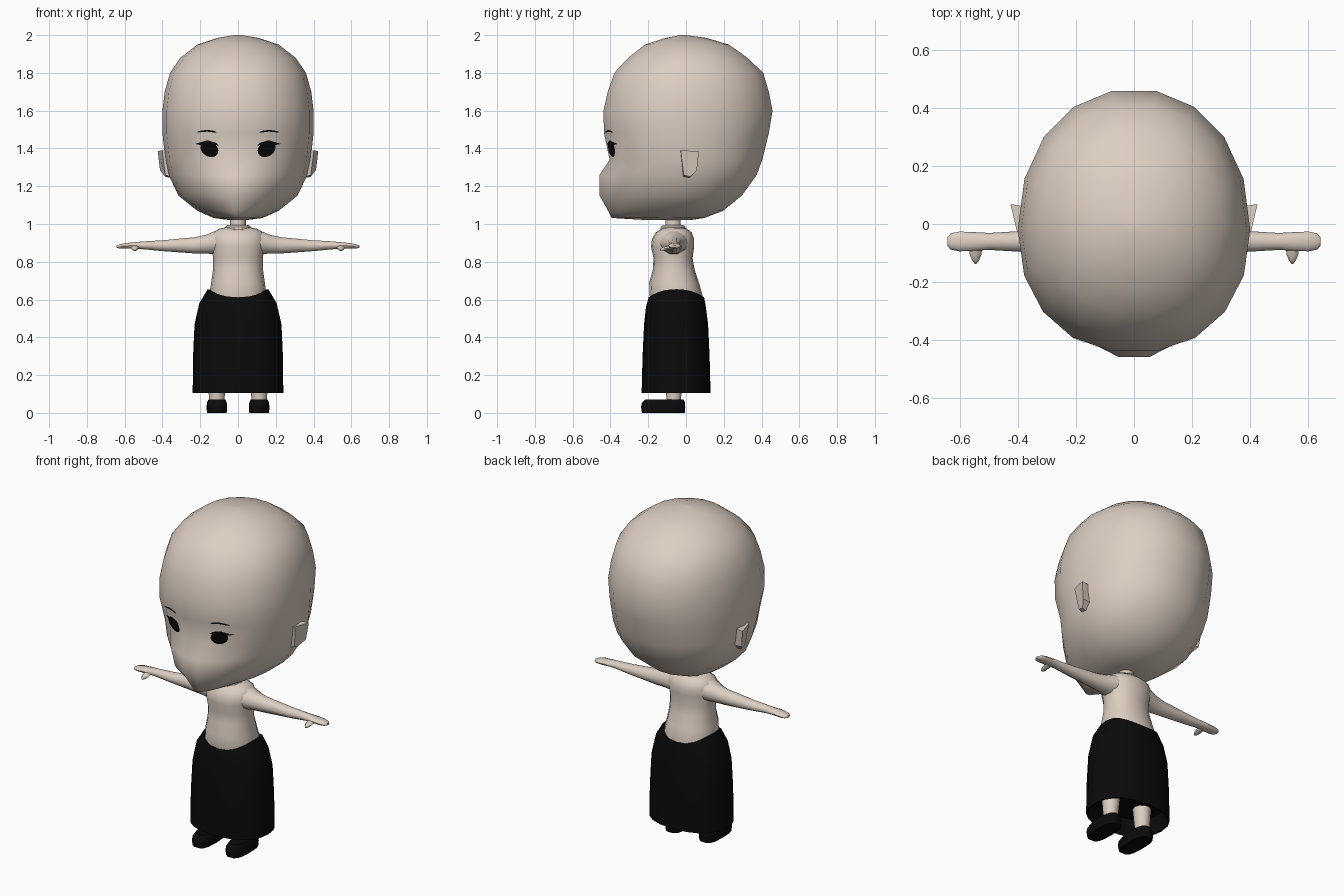
import bpy, bmesh, math
from mathutils import Vector
from mathutils.bvhtree import BVHTree


def material(name, rgb):
    m = bpy.data.materials.new(name)
    m.diffuse_color = (*rgb, 1)
    return m


SKIN = material("skin", (0.72, 0.62, 0.54))
BLACK = material("black", (0.003, 0.003, 0.003))


def finish(name, bm, mat, angle=60):
    bmesh.ops.recalc_face_normals(bm, faces=bm.faces)
    me = bpy.data.meshes.new(name)
    bm.to_mesh(me)
    bm.free()
    me.materials.append(mat)
    ob = bpy.data.objects.new(name, me)
    bpy.context.collection.objects.link(ob)
    bpy.ops.object.select_all(action='DESELECT')
    ob.select_set(True)
    bpy.context.view_layer.objects.active = ob
    bpy.ops.object.shade_smooth_by_angle(angle=math.radians(angle))
    return ob


def loft(name, rings, mat, caps=(True, True), angle=60):
    bm = bmesh.new()
    loops = [[bm.verts.new(p) for p in r] for r in rings]
    n = len(loops[0])
    for a, b in zip(loops, loops[1:]):
        for i in range(n):
            j = (i + 1) % n
            bm.faces.new((a[i], a[j], b[j], b[i]))
    if caps[0]:
        bm.faces.new(loops[0])
    if caps[1]:
        bm.faces.new(loops[-1])
    return finish(name, bm, mat, angle)


def spow(v, e):
    return math.copysign(abs(v) ** e, v)


def ring(z, w, front, back, mid=None, n=16, ef=1.0, eb=1.0, cx=0, dip=0):
    """Horizontal ring; widest at y = mid, separate front and back curves."""
    mid = (front + back) / 2 if mid is None else mid
    pts = []
    for i in range(n):
        a = 2 * math.pi * i / n
        c, s = math.cos(a), math.sin(a)
        e = ef if s < 0 else eb
        depth = mid - front if s < 0 else back - mid
        pts.append((cx + w * spow(c, e), mid + depth * spow(s, e), z - dip * s * s))
    return pts


# Head: half width, front y, back y, widest y, front and back squareness
head_rows = [
    (1.020, 0.04, -0.20, 0.02, -0.06, 1.0), (1.032, 0.13, -0.40, 0.10, -0.06, 1.3),
    (1.07, 0.215, -0.42, 0.20, -0.04, 1.25), (1.15, 0.315, -0.465, 0.30, -0.02, 1.15),
    (1.26, 0.368, -0.465, 0.38, 0.0, 1.1), (1.34, 0.385, -0.41, 0.41, 0.0, 0.95),
    (1.48, 0.40, -0.44, 0.445, -0.02, 0.92), (1.60, 0.40, -0.443, 0.465, -0.02, 0.92),
    (1.70, 0.388, -0.42, 0.445, -0.02, 0.95), (1.80, 0.36, -0.385, 0.415, -0.01, 0.95),
    (1.88, 0.305, -0.31, 0.33, 0.0, 0.95), (1.95, 0.215, -0.22, 0.23, 0.0, 1.0),
    (1.985, 0.11, -0.11, 0.11, -0.01, 1.0), (2.0, 0.02, -0.03, 0.0, -0.015, 1.0)]
head = loft("head", [ring(z, w, f, b, m, 18, e, 0.95) for z, w, f, b, m, e in head_rows], SKIN, angle=80)
hb = bmesh.new()
hb.from_mesh(head.data)
tree = BVHTree.FromBMesh(hb)
hb.free()


# Painted face details laid on the front of the head
def face_plate(name, outline, side):
    bm = bmesh.new()
    cen = [sum(p[k] for p in outline) / len(outline) for k in (0, 1)]

    def vert(x, z):
        hit = tree.ray_cast(Vector((side * x, -2, z)), Vector((0, 1, 0)))[0]
        return bm.verts.new((side * x, hit.y - 0.005, z))
    levels = [[vert(cen[0] + (x - cen[0]) * t, cen[1] + (z - cen[1]) * t) for x, z in outline]
              for t in (1, 0.5)]
    c = vert(*cen)
    n = len(outline)
    for i in range(n):
        j = (i + 1) % n
        bm.faces.new((levels[0][i], levels[0][j], levels[1][j], levels[1][i]))
        bm.faces.new((levels[1][i], levels[1][j], c))
    ob = finish(name, bm, BLACK)
    if sum(p.normal.y for p in ob.data.polygons) > 0:
        ob.data.flip_normals()


eye = [(0.152 + 0.048 * math.cos(a), 1.398 + 0.043 * math.sin(a) + 0.010 * math.cos(a))
       for a in [2 * math.pi * i / 16 for i in range(16)]]
lash = [(0.10, 1.415), (0.12, 1.432), (0.16, 1.442), (0.195, 1.434), (0.228, 1.424),
        (0.20, 1.418), (0.15, 1.425)]
brow = [(0.115, 1.483), (0.12, 1.492), (0.165, 1.499), (0.215, 1.49), (0.215, 1.484), (0.165, 1.489)]

# Foot outline rows: half width, front, back
shoe_rows = [(0.0, 0.052, -0.235, -0.005), (0.03, 0.055, -0.24, -0.002),
             (0.055, 0.052, -0.235, -0.004), (0.072, 0.044, -0.215, -0.012)]
# Arm rows: x, z centre, z radius, y centre, y radius
arm_rows = [(0.06, 0.905, 0.066, -0.065, 0.085), (0.13, 0.90, 0.062, -0.065, 0.07),
            (0.17, 0.893, 0.052, -0.062, 0.055), (0.23, 0.887, 0.045, -0.06, 0.043),
            (0.40, 0.885, 0.030, -0.06, 0.035), (0.50, 0.887, 0.022, -0.06, 0.029),
            (0.53, 0.887, 0.019, -0.06, 0.031), (0.60, 0.884, 0.015, -0.06, 0.034),
            (0.63, 0.881, 0.011, -0.06, 0.028), (0.642, 0.88, 0.006, -0.06, 0.014)]


def cross(x, zc, rz, yc, ry, n=10):
    return [(x, yc + ry * math.cos(2 * math.pi * i / n), zc + rz * math.sin(2 * math.pi * i / n))
            for i in range(n)]


for side, tag in ((1, "left"), (-1, "right")):
    face_plate(tag + "_eye", eye, side)
    face_plate(tag + "_lash", lash, side)
    face_plate(tag + "_brow", brow, side)
    # Arm with hand
    loft(tag + "_arm", [cross(side * r[0], *r[1:]) for r in arm_rows], SKIN)
    # Thumb points forward
    thumb = [(-0.07, 0.024, 0.014), (-0.105, 0.020, 0.012), (-0.125, 0.012, 0.010), (-0.137, 0.003, 0.004)]
    loft(tag + "_thumb", [[(side * (0.545 + w * math.cos(a)), y, 0.878 + (y + 0.07) * 0.2 + h * math.sin(a))
                           for a in [math.pi * k / 3 for k in range(6)]] for y, w, h in thumb], SKIN)
    # Ear: wedge flaring out towards the back
    inner = [(0.36, -0.03, 1.385), (0.36, 0.06, 1.385), (0.36, 0.055, 1.28), (0.36, 0.02, 1.245), (0.36, -0.015, 1.25)]
    outer = [(0.402, -0.028, 1.39), (0.425, 0.068, 1.385), (0.413, 0.058, 1.285), (0.385, 0.022, 1.25), (0.385, -0.012, 1.26)]
    loft(tag + "_ear", [[(side * x, y, z) for x, y, z in r] for r in (inner, outer)], SKIN, angle=30)
    # Leg and shoe
    loft(tag + "_leg", [ring(z, r, -0.065 - r, -0.065 + r, n=10, cx=side * x) for z, r, x in
                        ((0.04, 0.037, 0.112), (0.10, 0.043, 0.112), (0.25, 0.055, 0.11), (0.55, 0.065, 0.085))], SKIN)
    loft(tag + "_shoe", [ring(z, w, f, b, n=14, ef=0.65, eb=0.65, cx=side * 0.112)
                         for z, w, f, b in shoe_rows], BLACK, angle=40)

# Torso, tapering at the waist and closing over the shoulders
torso_rows = [(0.54, 0.15, -0.18, 0.08), (0.62, 0.153, -0.192, 0.088), (0.69, 0.142, -0.195, 0.068),
              (0.76, 0.132, -0.175, 0.045), (0.82, 0.132, -0.172, 0.035), (0.88, 0.14, -0.185, 0.043),
              (0.92, 0.145, -0.18, 0.043), (0.955, 0.135, -0.16, 0.03), (0.975, 0.10, -0.13, 0.005),
              (0.985, 0.05, -0.11, -0.02)]
loft("torso", [ring(z, w, f, b, ef=0.9, eb=0.9) for z, w, f, b in torso_rows], SKIN)

# Neck and collar
loft("neck", [ring(z, r, -0.068 - r, -0.068 + r, n=10) for z, r in ((0.95, 0.05), (1.0, 0.042), (1.06, 0.042))], SKIN)
loft("collar", [ring(z, r, -0.068 - r, -0.068 + r, n=10) for z, r in
                ((0.955, 0.075), (0.985, 0.068), (0.995, 0.055), (0.98, 0.04))], SKIN, angle=35)

# Skirt: open tube with a folded inner wall, waistline dipping front and back
skirt_rows = [(0.20, 0.215, -0.205, 0.10, 0), (0.105, 0.232, -0.228, 0.122, 0), (0.105, 0.24, -0.235, 0.13, 0),
              (0.30, 0.238, -0.23, 0.125, 0), (0.47, 0.23, -0.222, 0.117, 0), (0.58, 0.205, -0.212, 0.105, 0.02),
              (0.655, 0.16, -0.198, 0.096, 0.043), (0.65, 0.14, -0.18, 0.075, 0.043)]
loft("skirt", [ring(z, w, f, b, n=20, ef=0.85, eb=0.85, dip=d) for z, w, f, b, d in skirt_rows],
     BLACK, caps=(True, False), angle=50)
